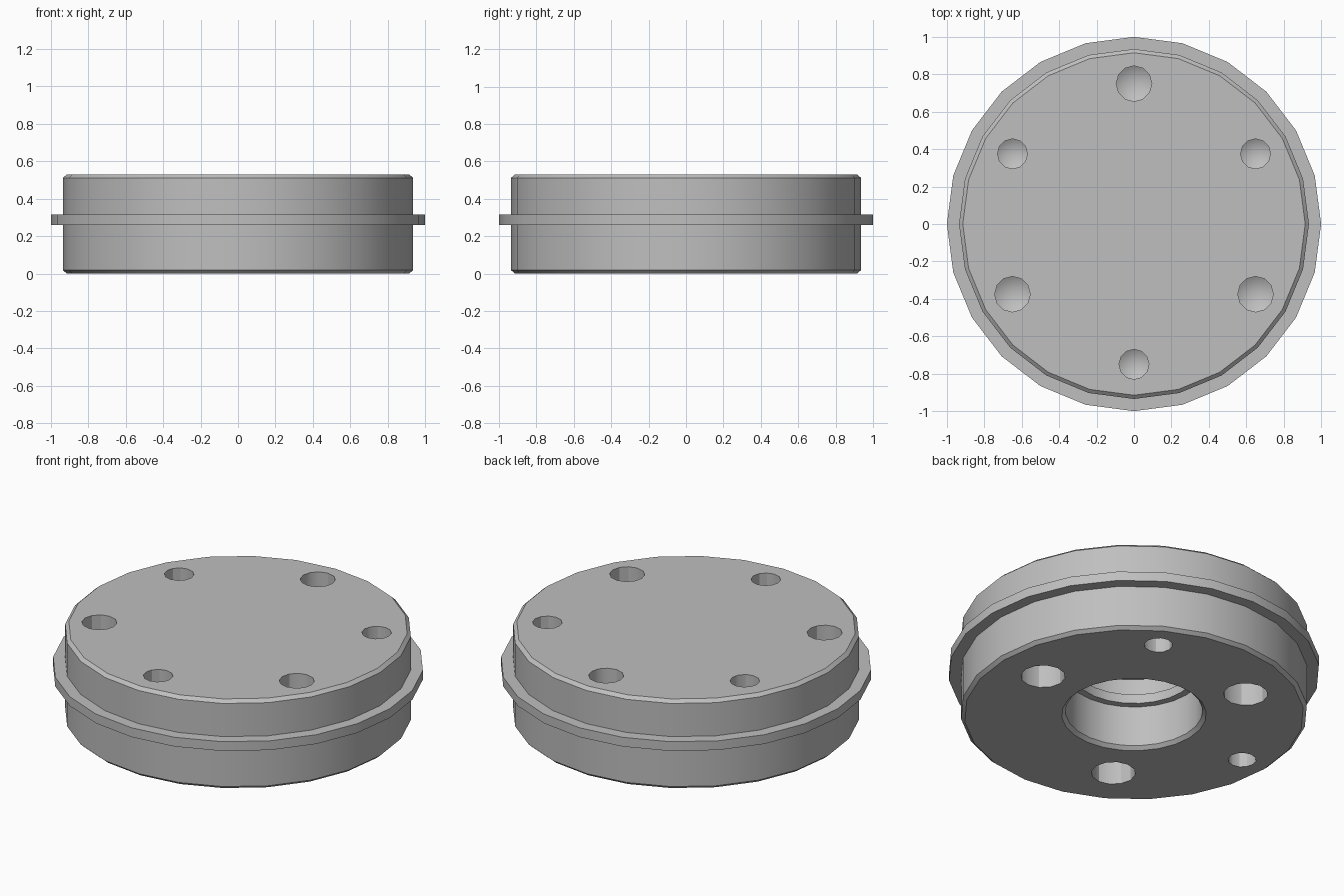
import bpy, bmesh, math

old = bpy.data.objects.get("Cube")
if old:
    bpy.data.objects.remove(old, do_unlink=True)

steel = bpy.data.materials.new("grey_steel")
steel.use_nodes = True
GREY = (0.52, 0.52, 0.52, 1)
steel.diffuse_color = GREY
steel.node_tree.nodes["Principled BSDF"].inputs["Base Color"].default_value = GREY


def lathe(name, profile, sides, at=(0, 0, 0)):
    """Revolve (radius, height) points; a zero radius closes the end."""
    bm = bmesh.new()
    rings = []
    for r, z in profile:
        if r == 0:
            rings.append([bm.verts.new((0, 0, z))] * sides)
        else:
            rings.append([bm.verts.new((r * math.cos(a), r * math.sin(a), z))
                          for a in (math.tau * i / sides for i in range(sides))])
    for low, high in zip(rings, rings[1:]):
        for i in range(sides):
            j = (i + 1) % sides
            corners = dict.fromkeys((low[i], low[j], high[j], high[i]))
            bm.faces.new(list(corners))
    bmesh.ops.recalc_face_normals(bm, faces=bm.faces)
    mesh = bpy.data.meshes.new(name)
    bm.to_mesh(mesh)
    bm.free()
    mesh.materials.append(steel)
    ob = bpy.data.objects.new(name, mesh)
    ob.location = at
    bpy.context.collection.objects.link(ob)
    return ob


# Flanged disc with a stepped bore opening at the bottom
H = 0.53
disc = lathe("flanged_disc", [
    (0, H), (0.915, H), (0.935, H - 0.018), (0.935, 0.315), (1, 0.315),
    (1, 0.26), (0.935, 0.26), (0.935, 0.018), (0.915, 0), (0.39, 0),
    (0.37, 0.02), (0.37, 0.26), (0.33, 0.26), (0.33, 0.315),
    (0.37, 0.315), (0.37, 0.43), (0, 0.43)], 24)


def drill(radius, depth, ring, angle, from_top):
    """Cut a blind hole with a conical drill point."""
    way, z = (-1, H) if from_top else (1, 0)
    a = math.radians(angle)
    cutter = lathe("drill_cutter", [
        (0, -way * 0.05), (radius, -way * 0.05), (radius, way * depth),
        (0, way * (depth + 0.6 * radius))], 12,
        (ring * math.cos(a), ring * math.sin(a), z))
    cutter.hide_render = True
    mod = disc.modifiers.new("hole", "BOOLEAN")
    mod.operation = "DIFFERENCE"
    mod.solver = "EXACT"
    mod.object = cutter
    bpy.context.view_layer.objects.active = disc
    bpy.ops.object.modifier_apply(modifier=mod.name)
    bpy.data.objects.remove(cutter, do_unlink=True)


# Alternating large and small holes on both faces
for turn in (0, 120, 240):
    drill(0.095, 0.2, 0.75, 90 + turn, True)
    drill(0.08, 0.2, 0.75, 30 + turn, True)
    drill(0.12, 0.22, 0.64, turn, False)
    drill(0.076, 0.2, 0.76, 60 + turn, False)

# Smooth walls with crisp rims
bpy.ops.object.select_all(action="DESELECT")
disc.select_set(True)
bpy.context.view_layer.objects.active = disc
bpy.ops.object.shade_smooth_by_angle(angle=math.radians(30))
